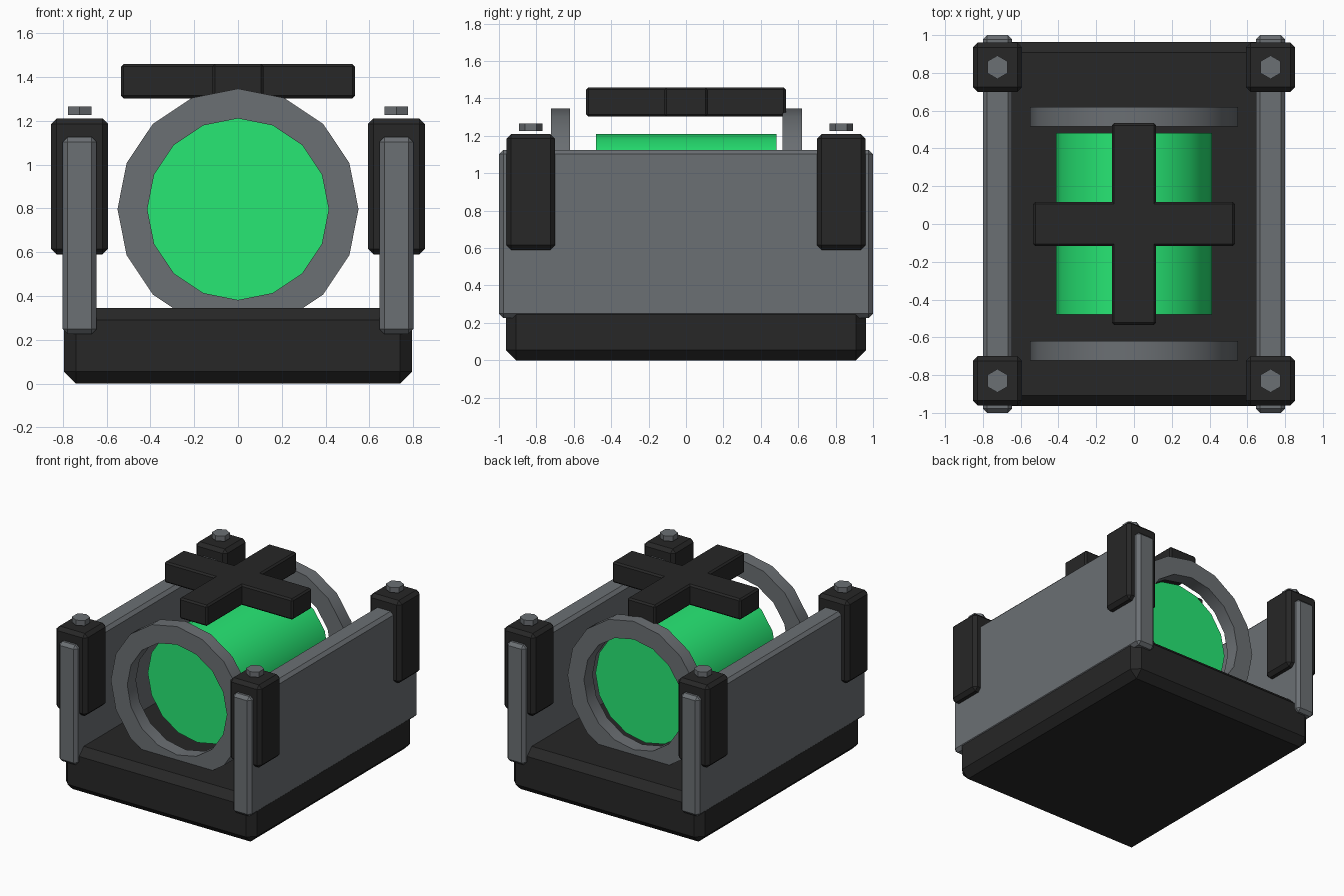
import bpy, bmesh, math
from mathutils import Matrix

if "Cube" in bpy.data.objects:
    bpy.data.objects.remove(bpy.data.objects["Cube"], do_unlink=True)


def material(name, rgb):
    m = bpy.data.materials.new(name)
    m.use_nodes = True
    m.diffuse_color = (*rgb, 1)
    m.node_tree.nodes["Principled BSDF"].inputs["Base Color"].default_value = (*rgb, 1)
    return m


DARK = material("dark grey", (0.02, 0.02, 0.02))
STEEL = material("steel grey", (0.147, 0.16, 0.172))
GREEN = material("bright green", (0.02, 0.8, 0.175))


def finish(bm, name, mat, chamfer=0.0, smooth=False):
    bmesh.ops.recalc_face_normals(bm, faces=bm.faces)
    mesh = bpy.data.meshes.new(name)
    bm.to_mesh(mesh)
    bm.free()
    mesh.materials.append(mat)
    ob = bpy.data.objects.new(name, mesh)
    bpy.context.collection.objects.link(ob)
    if chamfer:
        mod = ob.modifiers.new("chamfer", "BEVEL")
        mod.width, mod.segments = chamfer, 1
    if smooth:
        bpy.ops.object.select_all(action="DESELECT")
        ob.select_set(True)
        bpy.context.view_layer.objects.active = ob
        bpy.ops.object.shade_smooth_by_angle(angle=math.radians(30))


def box(name, mat, x, y, z, chamfer):
    """Chamfered box from (min, max) ranges."""
    bm = bmesh.new()
    bmesh.ops.create_cube(bm, size=1)
    for v in bm.verts:
        v.co = [r[0] if c < 0 else r[1] for c, r in zip(v.co, (x, y, z))]
    finish(bm, name, mat, chamfer)


def add_loop(bm, radius, y, z, sides=16):
    """Circle of vertices around the y axis, with one at the top."""
    step = 2 * math.pi / sides
    return [bm.verts.new((radius * math.sin(i * step), y, z + radius * math.cos(i * step)))
            for i in range(sides)]


def bridge(bm, a, b):
    for i in range(len(a)):
        j = (i + 1) % len(a)
        bm.faces.new((a[i], a[j], b[j], b[i]))


def ring(name, y0, y1, outer, inner, z):
    """Ring around the y axis with a square section."""
    bm = bmesh.new()
    loops = [add_loop(bm, r, y, z)
             for r, y in ((outer, y0), (outer, y1), (inner, y1), (inner, y0))]
    for k in range(4):
        bridge(bm, loops[k], loops[(k + 1) % 4])
    finish(bm, name, STEEL, smooth=True)


# Base slab
box("base", DARK, (-0.795, 0.795), (-0.963, 0.963), (0, 0.345), 0.055)

# Side walls, corner posts and bolts
for side, sx in (("left", 1), ("right", -1)):
    box(side + "_wall", STEEL, sorted((sx * 0.645, sx * 0.8)), (-1, 1), (0.226, 1.125), 0.023)
    for end, sy in (("front", -1), ("back", 1)):
        cx, cy = sx * 0.723, sy * 0.83
        box(f"{end}_{side}_post", DARK, (cx - 0.13, cx + 0.13),
            (cy - 0.13, cy + 0.13), (0.59, 1.21), 0.025)
        bm = bmesh.new()
        bmesh.ops.create_cone(
            bm, cap_ends=True, segments=6, radius1=0.062, radius2=0.062, depth=0.04,
            matrix=Matrix.Translation((cx, cy, 1.245)))
        finish(bm, f"{end}_{side}_bolt", STEEL)

# Green core and its two end rings
AXIS_Z = 0.796
bm = bmesh.new()
front, back = (add_loop(bm, 0.414, y, AXIS_Z) for y in (-0.48, 0.483))
bridge(bm, front, back)
bm.faces.new(front)
bm.faces.new(back)
finish(bm, "core", GREEN, smooth=True)
ring("front_ring", -0.723, -0.62, 0.55, 0.414, AXIS_Z)
ring("back_ring", 0.517, 0.62, 0.55, 0.414, AXIS_Z)

# Cross of two bars above the core
LONG, SHORT, HEIGHT = (-0.534, 0.534), (-0.117, 0.117), (1.302, 1.459)
box("cross_bar_sideways", DARK, LONG, SHORT, HEIGHT, 0.012)
box("cross_bar_lengthways", DARK, SHORT, LONG, HEIGHT, 0.012)
